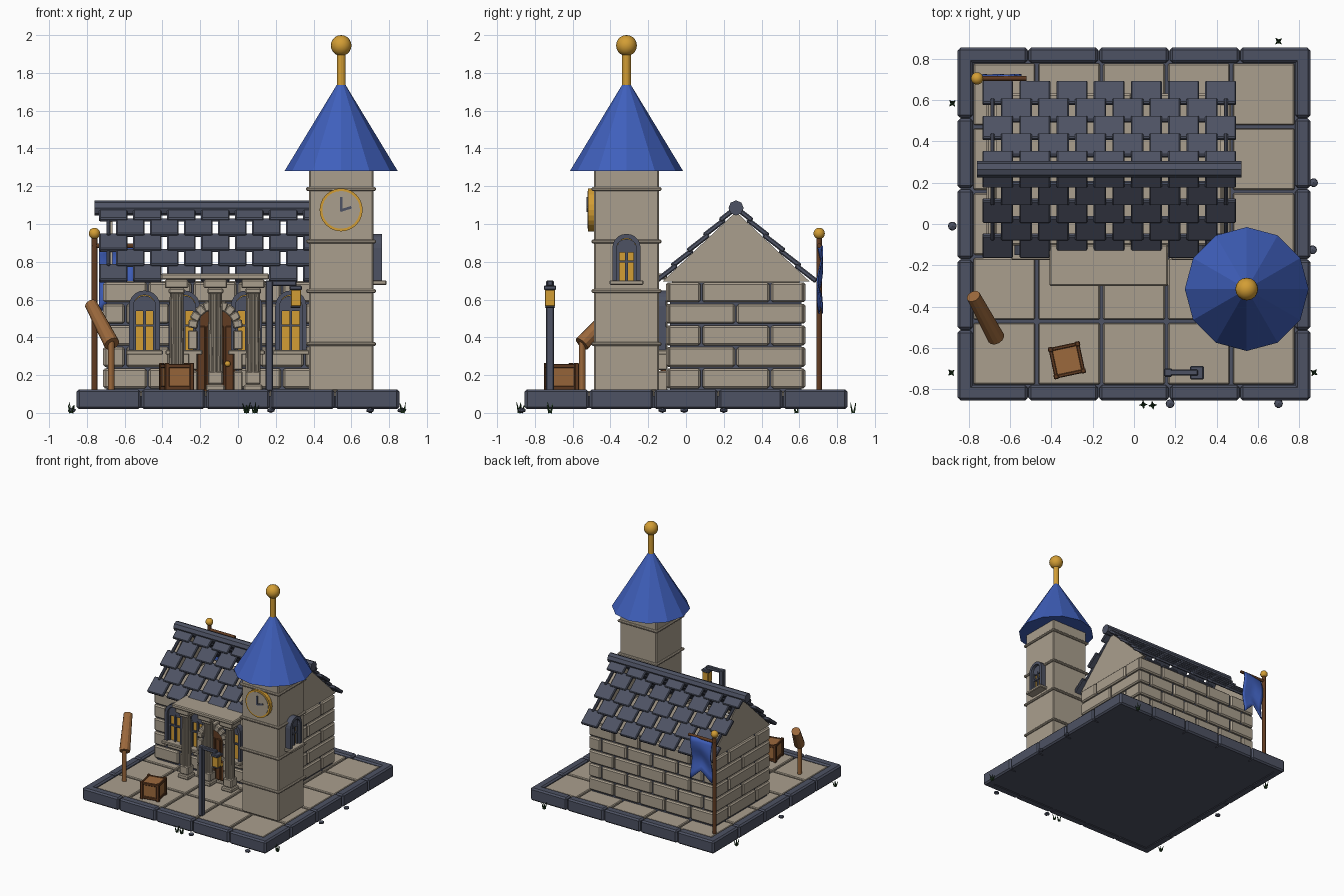
import bpy, bmesh, math, random
from mathutils import Matrix, Vector, Euler

random.seed(4)
if "Cube" in bpy.data.objects:
    bpy.data.objects.remove(bpy.data.objects["Cube"])


def material(name, rgb):
    m = bpy.data.materials.new(name)
    m.use_nodes = True
    m.diffuse_color = (*rgb, 1)
    m.node_tree.nodes["Principled BSDF"].inputs["Base Color"].default_value = (*rgb, 1)
    return m


STONE = material("warm stone", (.40, .345, .27))
SLATE = material("slate", (.075, .085, .125))
BLUE = material("roof blue", (.05, .115, .5))
GOLD = material("gold", (.65, .34, .035))
WOOD = material("light wood", (.33, .14, .045))
DARK = material("dark wood", (.12, .045, .016))
GREEN = material("grass green", (.02, .06, .02))


def finish(name, mat, bm, bevel=0, smooth=False):
    bmesh.ops.recalc_face_normals(bm, faces=bm.faces)
    me = bpy.data.meshes.new(name)
    bm.to_mesh(me)
    bm.free()
    me.materials.append(mat)
    for p in me.polygons:
        p.use_smooth = smooth
    ob = bpy.data.objects.new(name, me)
    bpy.context.collection.objects.link(ob)
    if bevel:
        mod = ob.modifiers.new("Bevel", "BEVEL")
        mod.width, mod.segments = bevel, 1
    return ob


def span(x0, x1, y0, y1, z0, z1):
    return ((x0 + x1) / 2, (y0 + y1) / 2, (z0 + z1) / 2), (x1 - x0, y1 - y0, z1 - z0)


def boxes(name, mat, parts, bevel=0, place=Matrix()):
    """Join boxes given as (centre, size, optional rotation)."""
    bm = bmesh.new()
    for c, s, *rot in parts:
        r = Euler(rot[0] if rot else (0, 0, 0)).to_matrix().to_4x4()
        bmesh.ops.create_cube(bm, size=1, matrix=place @ Matrix.Translation(c) @ r @ Matrix.Diagonal((*s, 1)))
    return finish(name, mat, bm, bevel)


def rods(name, mat, parts, n=12, smooth=False):
    """Join tapered rods given as (start, end, start radius, end radius)."""
    bm = bmesh.new()
    for a, b, r1, r2 in parts:
        a, b = Vector(a), Vector(b)
        turn = (b - a).to_track_quat("Z", "Y").to_matrix().to_4x4()
        bmesh.ops.create_cone(bm, cap_ends=True, segments=n, radius1=r1, radius2=r2, depth=(b - a).length,
                              matrix=Matrix.Translation((a + b) / 2) @ turn)
    return finish(name, mat, bm, 0, smooth)


def ball(name, mat, c, r):
    bm = bmesh.new()
    bmesh.ops.create_uvsphere(bm, u_segments=16, v_segments=10, radius=r, matrix=Matrix.Translation(c))
    return finish(name, mat, bm, 0, True)


def prism(name, mat, outline, depth, place):
    """Extrude an x-z outline forward along -y."""
    bm = bmesh.new()
    f = bm.faces.new([bm.verts.new((x, 0, z)) for x, z in outline])
    new = bmesh.ops.extrude_face_region(bm, geom=[f])["geom"]
    bmesh.ops.translate(bm, vec=(0, -depth, 0), verts=[v for v in new if isinstance(v, bmesh.types.BMVert)])
    bm.transform(place)
    return finish(name, mat, bm)


def arch(w, z0, zs, n=10):
    arc = [(-w * math.cos(math.pi * i / n), zs + w * math.sin(math.pi * i / n)) for i in range(n + 1)]
    return [(-w, z0)] + arc + [(w, z0)]


def at(x, y, z=0, turn=0):
    return Matrix.Translation((x, y, z)) @ Matrix.Rotation(turn, 4, "Z")


# Plinth: slab, border blocks, paving
boxes("plinth_slab", SLATE, [span(-.84, .84, -.84, .84, .025, .09)])
border, paving = [], []
for i in range(5):
    a = -.855 + i * .342
    for s in (-1, 1):
        border.append(((a + .171, s * .818, .0725), (.336, .074, .105)))
        border.append(((s * .818, a + .171, .0725), (.074, .336, .105)))
    for j in range(5):
        paving.append(((-.628 + i * .314, -.628 + j * .314, .095), (.298, .298, .04)))
boxes("plinth_border", SLATE, border, .012)
boxes("paving", STONE, paving, .006)

# House: core, brick courses, gables
X0, X1, Y0, Y1, RIDGE = -.715, .47, -.105, .632, .265
boxes("house_core", SLATE, [span(X0 + .02, X1 - .02, Y0 + .02, Y1 - .02, .1, .69)])
boxes("house_ceiling", STONE, [span(X0 + .03, X1 - .03, Y0 + .03, Y1 - .03, .688, .697)])


def courses(a, b, n, odd):
    for row in range(5):
        p = (b - a) / n
        cuts = [a + p * (k + (.5 if row % 2 == odd else 0)) for k in range(n + 1)]
        cuts = sorted({a, b, *[c for c in cuts if a + .01 < c < b - .01]})
        for l, r in zip(cuts, cuts[1:]):
            yield l + .005, r - .005, .13 + row * .114, .235 + row * .114


bricks = []
for l, r, z0, z1 in courses(X0, X1, 5, 1):
    bricks += [span(l, r, Y0, Y0 + .05, z0, z1), span(l, r, Y1 - .05, Y1, z0, z1)]
for l, r, z0, z1 in courses(Y0 + .004, Y1 - .004, 2, 0):
    bricks += [span(X0, X0 + .05, l, r, z0, z1), span(X1 - .05, X1, l, r, z0, z1)]
boxes("house_bricks", STONE, bricks, .01)
for name, x, turn in (("gable_left", X1 - .02, math.pi / 2), ("gable_right", X0 + .02, -math.pi / 2)):
    prism(name, STONE, [(-.39, .695), (.39, .695), (0, 1.065)], .03, at(x - math.copysign(.03, turn), RIDGE, 0, turn))

# Roof: overlapping shingles with open joints, ridge bar
shingles, pitch, slope = [], .117, math.radians(43.5)
for s in (-1, 1):
    for row in range(5):
        d = row * pitch + .069
        y, z = RIDGE + s * (.42 - d * math.cos(slope)), .692 + d * math.sin(slope)
        for k in range(7 + row % 2):
            l = -.75 + .18 * (k - .5 * (row % 2))
            l, r = (max(l, -.71), min(l + .18, .47)) if row % 2 else (l, l + .18)
            shingles.append((((l + r) / 2, y, z), (r - l - .03, .138, .026), (-s * (slope - .1), 0, 0)))
boxes("roof_shingles", SLATE, shingles, .006)
rods("roof_ridge", SLATE, [((-.76, RIDGE, 1.085), (.52, RIDGE, 1.085), .04, .04)], 8)


# Arched window in local space, facing -y
def window(name, place, w, z0, zs):
    prism(name + "_frame", SLATE, arch(w, z0, zs) + arch(w - .024, z0, zs)[::-1], .045, place)
    prism(name + "_glass", GOLD, arch(w - .02, z0, zs), .012, place)
    top = zs - .01
    prism(name + "_lunette", SLATE, arch(w - .022, top - .015, zs - .005), .024, place)
    mid = (z0 + top) / 2
    bars = [((0, -.014, mid), (.014, .028, top - z0)), ((0, -.014, mid + .02), (2 * w - .04, .028, .012))]
    bars += [((s * (w - .03), -.014, mid), (.014, .028, top - z0)) for s in (-1, 1)]
    boxes(name + "_bars", SLATE, bars, 0, place)
    boxes(name + "_sill", STONE, [((0, -.03, z0 - .01), (2 * w + .03, .08, .024))], .005, place)


for i, x in enumerate((-.495, -.285, .045, .28)):
    window("house_window_%d" % (i + 1), at(x, Y0), .083, .33, .565)

# Door with stone surround
DX = -.12
prism("door", DARK, arch(.105, .115, .45), .02, at(DX, Y0))
boxes("door_planks", DARK, [((DX + k * .05, Y0 - .022, .29), (.044, .014, .34)) for k in (-1.5, -.5, .5, 1.5)], .004)
ball("door_knob", GOLD, (DX + .065, Y0 - .04, .26), .016)
surround = [((DX + s * .12, Y0 - .03, .17 + k * .108), (.05, .075, .102)) for s in (-1, 1) for k in range(3)]
for k in range(9):
    t = math.pi * (k + .5) / 9
    surround.append(((DX + .12 * math.cos(t), Y0 - .03, .45 + .12 * math.sin(t)), (.05, .075, .043), (0, -t, 0)))
boxes("door_surround", STONE, surround, .006)

# Porch: fluted columns and canopy slab
shafts, blocks = [], [span(-.41, .165, -.30, -.10, .705, .737)]
for x in (-.325, DX, .08):
    shafts.append(((x, -.22, .18), (x, -.22, .66), .034, .03))
    for k in range(8):
        dx, dy = .03 * math.cos(k * math.pi / 4), .03 * math.sin(k * math.pi / 4)
        shafts.append(((x + dx, -.22 + dy, .2), (x + dx * .9, -.22 + dy * .9, .65), .01, .009))
    for w, z0, z1 in ((.1, .115, .15), (.08, .15, .22), (.085, .63, .66), (.125, .66, .705)):
        blocks.append(span(x - w / 2, x + w / 2, -.22 - w / 2, -.22 + w / 2, z0, z1))
rods("porch_shafts", STONE, shafts, 8)
boxes("porch_blocks", STONE, blocks, .007)

# Tower: stone stages, string courses, spire and finial
TX, TY, H = .546, -.315, .171
levels = (.115, .365, .645, .908, 1.185, 1.29)
boxes("tower_stages", STONE, [span(TX - H, TX + H, TY - H, TY + H, a, b) for a, b in zip(levels, levels[1:])], .008)
boxes("tower_bands", STONE, [((TX, TY, z), (.37, .37, .02)) for z in levels[1:5]], .006)
rods("tower_spire", BLUE, [((TX, TY, 1.28), (TX, TY, 1.765), .3, .006)])
rods("finial_rod", GOLD, [((TX, TY, 1.73), (TX, TY, 1.91), .023, .023)])
ball("finial_ball", GOLD, (TX, TY, 1.945), .055)
window("tower_window", at(TX + H, TY, 0, math.pi / 2), .075, .7, .873)

# Clock
CY = TY - H
rods("clock_rim", GOLD, [((TX, CY + .01, 1.075), (TX, CY - .032, 1.075), .114, .114)], 24)
rods("clock_face", STONE, [((TX, CY - .03, 1.075), (TX, CY - .036, 1.075), .1, .1)], 24)
boxes("clock_hands", SLATE, [((TX, CY - .038, 1.105), (.014, .008, .075)),
                             ((TX + .026, CY - .038, 1.08), (.058, .008, .014), (0, -.3, 0))])

# Street lamp
boxes("lamp_post", SLATE, [span(.145, .185, -.74, -.70, .115, .7), span(.165, .31, -.735, -.705, .672, .7),
                           span(.272, .338, -.753, -.687, .65, .674), span(.278, .332, -.747, -.693, .555, .567)], .005)
boxes("lamp_glass", GOLD, [span(.28, .334, -.747, -.693, .565, .652)], .004)

# Crate
crate = at(-.325, -.66, .115, math.radians(12))
boxes("crate_panels", WOOD, [((0, 0, .073), (.135, .135, .135))], 0, crate)
frame = []
for s in (-1, 1):
    for t in (-1, 1):
        frame.append(((s * .067, t * .067, .075), (.024, .024, .15)))
        z = .075 + t * .058
        frame += [((0, s * .067, z), (.13, .018, .022)), ((s * .067, 0, z), (.018, .13, .022))]
boxes("crate_frame", DARK, frame, .004, crate)

# Spyglass on a post
rods("spyglass_post", WOOD, [((-.672, -.55, .115), (-.672, -.55, .4), .017, .017)])
rods("spyglass_tube", WOOD, [((-.668, -.552, .365), (-.778, -.35, .575), .042, .034)])

# Banner: pole, crossbar, waving swallow-tailed cloth
rods("banner_pole", DARK, [((-.76, .705, .115), (-.76, .705, .94), .015, .015),
                           ((-.77, .705, .885), (-.52, .705, .885), .012, .012)])
ball("banner_knob", GOLD, (-.76, .705, .95), .03)
bm = bmesh.new()
bmesh.ops.create_grid(bm, x_segments=8, y_segments=8, size=.5)
for v in bm.verts:
    u, h = v.co.x, .5 - v.co.y
    v.co = (-.64 + u * .19, .705 + .013 * math.sin(h * 7 + u * 2), .885 - h * (.36 - .09 * (1 - abs(2 * u))))
finish("banner_cloth", BLUE, bm, 0, True).modifiers.new("Thickness", "SOLIDIFY").thickness = .008

# Grass tufts and pebbles around the plinth
blades = []
for x, y in ((-.885, -.72), (-.88, .585), (.045, -.875), (.09, -.878), (.7, .885), (.872, -.72)):
    for k in range(4):
        t = k * 1.6 + x
        tip = (x + .02 * math.cos(t), y + .02 * math.sin(t), random.uniform(.035, .06))
        blades.append(((x + .006 * math.cos(t), y + .006 * math.sin(t), 0), tip, .007, .001))
rods("grass_tufts", GREEN, blades, 4)
bm = bmesh.new()
for x, y in ((.87, .2), (-.88, -.01), (.175, -.87), (.7, -.87), (.865, -.125)):
    bmesh.ops.create_icosphere(bm, subdivisions=1, radius=.024,
                               matrix=Matrix.Translation((x, y, .014)) @ Matrix.Diagonal((1, 1, .6, 1)))
finish("pebbles", SLATE, bm)
